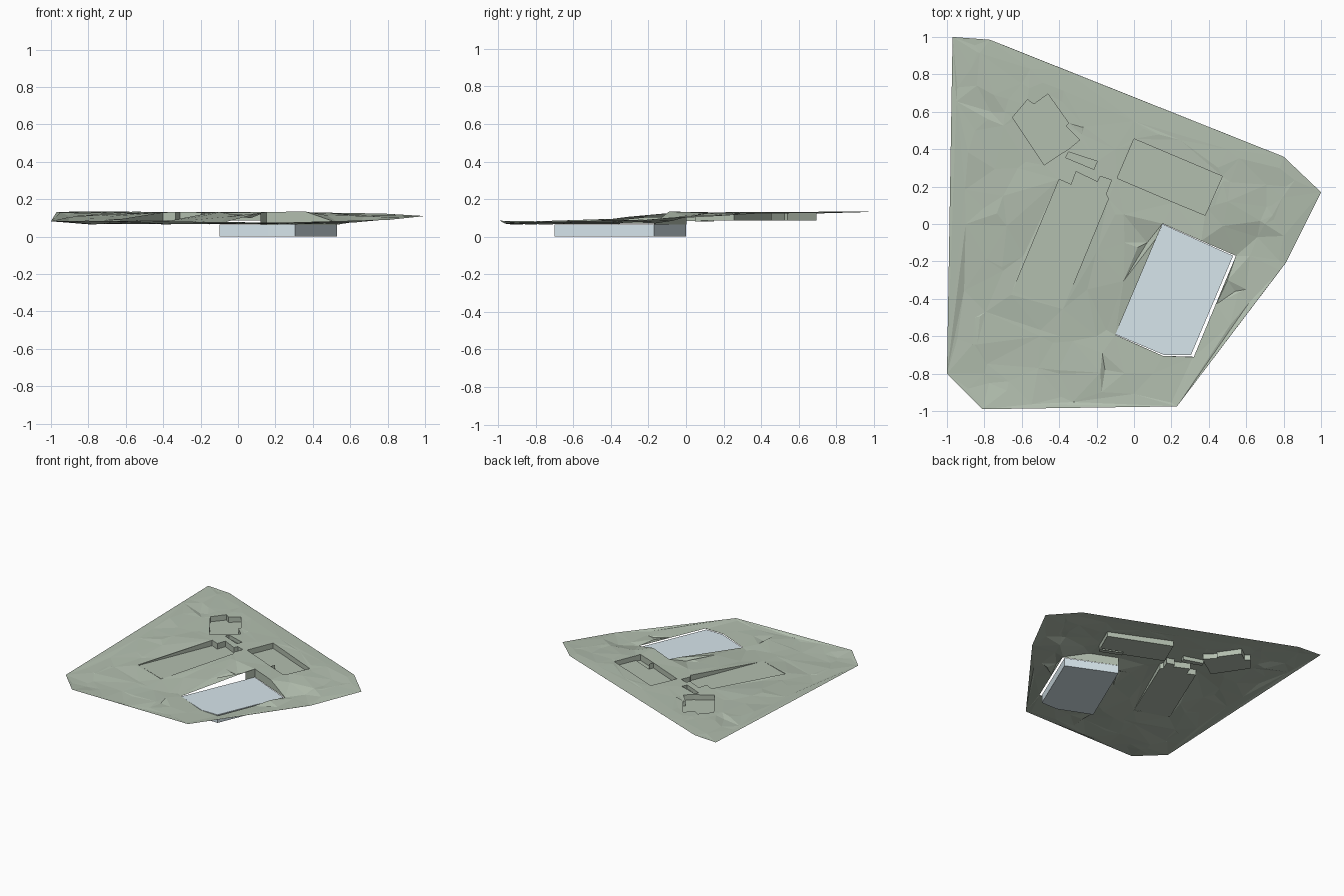
import bpy, bmesh, random
from mathutils import Vector
from mathutils.geometry import delaunay_2d_cdt

if "Cube" in bpy.data.objects:
    bpy.data.objects.remove(bpy.data.objects["Cube"])

random.seed(4)


def material(name, rgb):
    m = bpy.data.materials.new(name)
    m.diffuse_color = (*rgb, 1)
    m.use_nodes = True
    m.node_tree.nodes["Principled BSDF"].inputs["Base Color"].default_value = m.diffuse_color
    return m


def add_object(name, bm, mat):
    me = bpy.data.meshes.new(name)
    bm.to_mesh(me)
    bm.free()
    me.materials.append(mat)
    ob = bpy.data.objects.new(name, me)
    bpy.context.collection.objects.link(ob)
    return ob


grass = material("grass", (0.45, 0.52, 0.43))
water = material("pale_blue", (0.68, 0.79, 0.84))

# Terrain edge: x, y, z
edge = [(-.97, 1, .132), (-1, -.8, .082), (-.81, -.99, .085), (.23, -.975, .075),
        (.81, -.21, .09), (1, .17, .11), (.80, .36, .122), (-.77, .985, .132)]
# Height samples: slope, ditch and banks
spots = [(-.8, -.8, .066), (-.4, -.8, .067), (.1, -.8, .068), (-.85, -.5, .078),
         (-.5, -.6, .074), (-.2, -.6, .072), (-.7, -.25, .092), (-.25, -.35, .088),
         (-.05, -.1, .122), (-.7, .15, .118), (-.1, .05, .131), (-.3, .25, .131),
         (-.85, .5, .127), (-.6, .75, .131), (0, .55, .131), (.5, .4, .127),
         (.3, 0, .132), (.7, 0, .11), (.62, -.17, .08), (.6, -.35, .075),
         (-.1, .4, .132), (.5, .12, .125), (-.2, -.15, .108), (-.9, 0, .105)]
# Sharp creases
creases = [(-.17, -.69, .077), (-.18, -.795, .08), (-.155, -.78, .066), (.2, -.955, .07),
           (.74, .045, .112), (.66, -.07, .085), (.02, -.125, .118), (.07, -.10, .10),
           (.54, -.36, .066), (.50, -.30, .085), (.44, -.43, .07),
           (-.78, .56, .13), (-.75, .69, .132), (-.765, .60, .115), (.05, .51, .132)]
# Opening around the blue block
opening = [(.152, .002, .132), (.12, -.075, .127), (-.10, -.592, .069), (.155, -.705, .067),
           (.32, -.71, .067), (.545, -.17, .07), (.36, -.09, .134)]
# Building recesses: outline, floor level, edges without a wall
pits = {
    "long_recess": ([(-.65, -.36), (-.38, -.455), (-.137, .135), (-.15, .16), (-.12, .235),
                     (-.18, .255), (-.195, .225), (-.31, .28), (-.335, .21), (-.40, .238)], .085, ()),
    "north_west_recess": ([(-.65, .57), (-.48, .315), (-.40, .37), (-.35, .40), (-.29, .45),
                           (-.365, .525), (-.35, .54), (-.46, .695), (-.535, .64),
                           (-.57, .665), (-.59, .64)], .087, ()),
    "small_recess": ([(-.35, .385), (-.365, .355), (-.215, .292), (-.197, .335)], .10, ()),
    "east_recess": ([(0, .455), (-.09, .245), (.215, .115), (.23, .15), (.395, .08),
                     (.472, .255)], .087, (2, 3)),
    "step_recess": ([(.23, .15), (.215, .115), (.38, .047), (.395, .08)], .080, (3,)),
}

known = edge + spots + creases + opening


def height(x, y):
    total = weight = 0
    for px, py, pz in edge + spots + opening:
        w = 1 / ((x - px) ** 2 + (y - py) ** 2 + 1e-5) ** 1.7
        total += w * pz
        weight += w
    return total / weight


def inside(x, y, poly):
    hit = False
    for (ax, ay, *_), (bx, by, *_) in zip(poly, poly[1:] + poly[:1]):
        if (ay > y) != (by > y) and x < ax + (y - ay) / (by - ay) * (bx - ax):
            hit = not hit
    return hit


holes = [opening] + [p[0] for p in pits.values()]

# Gather terrain points and the outlines that must be kept
pts, cons, index = [], [], {}


def point(x, y, z=None):
    key = (round(x, 3), round(y, 3))
    if key not in index:
        index[key] = len(pts)
        pts.append((x, y, height(x, y) if z is None else z))
    return index[key]


for loop in [edge] + holes:
    ids = [point(*p) for p in loop]
    cons += list(zip(ids, ids[1:] + ids[:1]))
for p in spots + creases:
    if not any(inside(p[0], p[1], h) for h in holes):
        point(*p)
for _ in range(150):
    x, y = random.uniform(-.97, .97), random.uniform(-.97, .97)
    if inside(x, y, edge) and not any(inside(x, y, h) for h in holes):
        point(x, y, min(.134, height(x, y) + random.uniform(-.003, .003)))

# Ground sheet, triangulated around the openings
vs, _, fs, origin, _, _ = delaunay_2d_cdt([Vector(p[:2]) for p in pts], cons, [], 0, 1e-5)
bm = bmesh.new()
bv = [bm.verts.new((v.x, v.y, pts[o[0]][2] if o else height(v.x, v.y))) for v, o in zip(vs, origin)]
for f in fs:
    c = sum((vs[i] for i in f), Vector((0, 0))) / len(f)
    if inside(c.x, c.y, edge) and not any(inside(c.x, c.y, h) for h in holes):
        bm.faces.new([bv[i] for i in f])
bmesh.ops.delete(bm, geom=[v for v in bm.verts if not v.link_faces], context='VERTS')
add_object("ground", bm, grass)

# Recesses: flat floor and upright walls up to the ground
for name, (poly, floor, open_edges) in pits.items():
    bm = bmesh.new()
    low = [bm.verts.new((x, y, floor)) for x, y in poly]
    top = [bm.verts.new((x, y, pts[point(x, y)][2])) for x, y in poly]
    bm.faces.new(low)
    for i in range(len(poly)):
        j = (i + 1) % len(poly)
        if i not in open_edges:
            bm.faces.new((low[i], low[j], top[j], top[i]))
    bmesh.ops.recalc_face_normals(bm, faces=bm.faces)
    bmesh.ops.reverse_faces(bm, faces=[f for f in bm.faces if bm.faces[:][0].normal.z < 0])
    add_object(name, bm, grass)

# Retaining wall on the uphill side of the block
bm = bmesh.new()
run = [opening[i] for i in (1, 0, 6, 5)]
up = [bm.verts.new(p) for p in run]
dn = [bm.verts.new((p[0], p[1], .066)) for p in run]
for i in range(3):
    bm.faces.new((dn[i], dn[i + 1], up[i + 1], up[i]))
add_object("retaining_wall", bm, grass)

# Blue block under the opening
bm = bmesh.new()
base = bm.faces.new([bm.verts.new((x, y, 0)) for x, y in
                     [(.152, 0), (-.10, -.59), (.16, -.70), (.305, -.70), (.53, -.17)]])
ext = bmesh.ops.extrude_face_region(bm, geom=[base], use_keep_orig=True)
bmesh.ops.translate(bm, vec=(0, 0, .066), verts=[v for v in ext['geom'] if isinstance(v, bmesh.types.BMVert)])
bmesh.ops.recalc_face_normals(bm, faces=bm.faces)
add_object("blue_block", bm, water)
